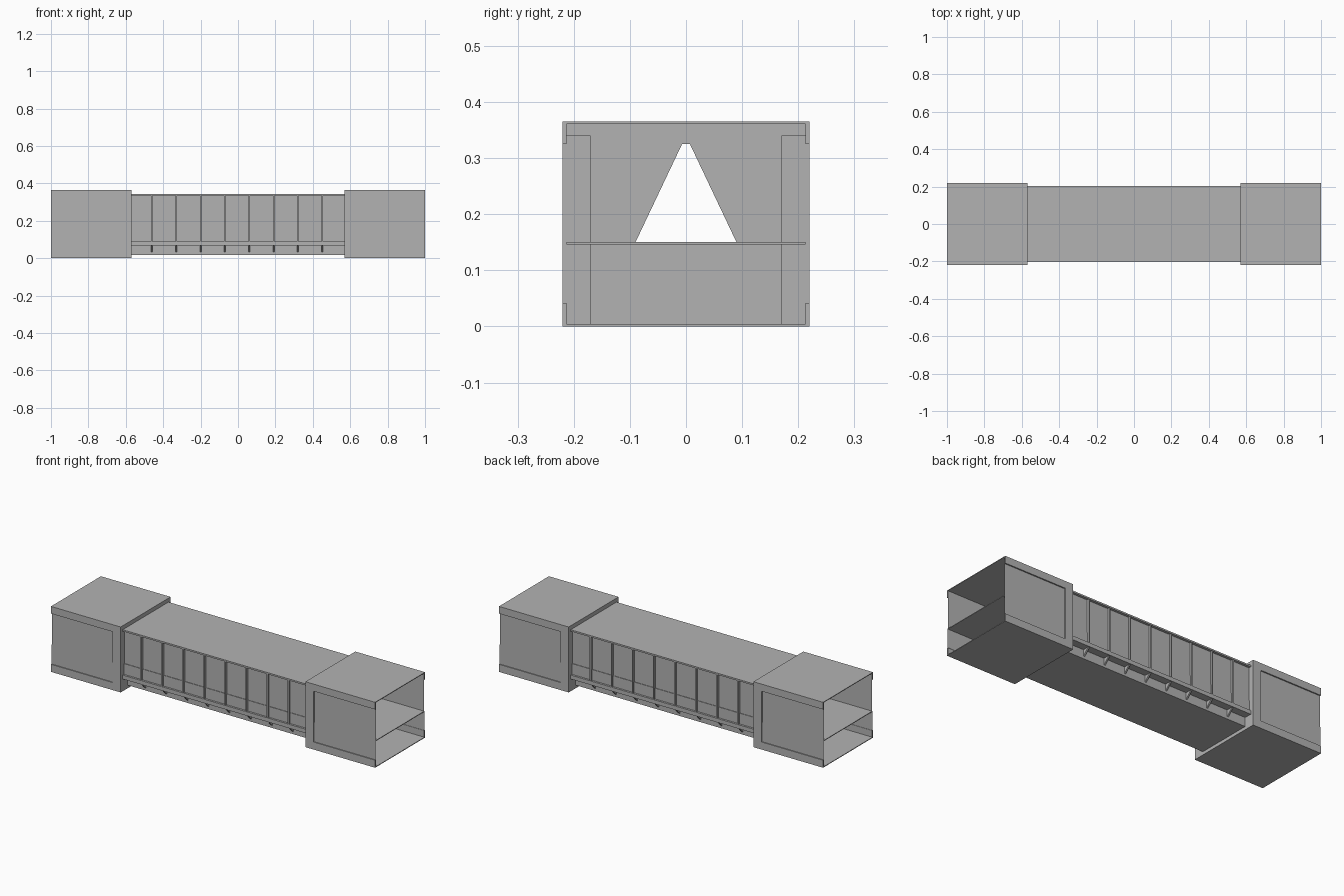
import bpy
import bmesh
from mathutils import Matrix, Vector

cube = bpy.data.objects.get("Cube")
if cube:
    bpy.data.objects.remove(cube, do_unlink=True)

grey = bpy.data.materials.new("plain grey")
grey.use_nodes = True
COLOUR = (0.45, 0.45, 0.45, 1)
grey.diffuse_color = COLOUR
grey.node_tree.nodes["Principled BSDF"].inputs["Base Color"].default_value = COLOUR
grey.use_backface_culling = True


def finish(name, bm):
    mesh = bpy.data.meshes.new(name)
    bm.to_mesh(mesh)
    bm.free()
    mesh.materials.append(grey)
    obj = bpy.data.objects.new(name, mesh)
    bpy.context.collection.objects.link(obj)
    return obj


def box(name, xs, ys, zs, drop=None, keep=None):
    """Box between sorted limits; drop or keep only faces with a given normal."""
    lo, hi = (Vector(f(p) for p in (xs, ys, zs)) for f in (min, max))
    bm = bmesh.new()
    bmesh.ops.create_cube(bm, size=1)
    size = hi - lo
    bm.transform(Matrix.Translation((lo + hi) / 2) @ Matrix.Diagonal((*size, 1)))
    bm.normal_update()
    unwanted = []
    for f in bm.faces:
        if drop and f.normal.dot(Vector(drop)) > 0.9:
            unwanted.append(f)
        if keep and f.normal.dot(Vector(keep)) < 0.9:
            unwanted.append(f)
    bmesh.ops.delete(bm, geom=unwanted, context="FACES")
    return finish(name, bm)


def prism(name, profile, x0, x1):
    """Extrude a (y, z) profile along x."""
    bm = bmesh.new()
    face = bm.faces.new([bm.verts.new((x0, y, z)) for y, z in profile])
    new = bmesh.ops.extrude_face_region(bm, geom=[face])["geom"]
    bmesh.ops.translate(bm, vec=(x1 - x0, 0, 0),
                        verts=[v for v in new if isinstance(v, bmesh.types.BMVert)])
    bmesh.ops.recalc_face_normals(bm, faces=bm.faces)
    return finish(name, bm)


INNER, POST, END = 0.57, 0.62, 1.0      # end block stations along x
HALF, TOP, DECK = 0.22, 0.365, 0.15     # block half width, height, deck level

# End blocks: open-ended shells with lipped frames
for sx, end in ((1, "left"), (-1, "right")):
    span = (sx * INNER, sx * END)
    bay = (sx * POST, sx * END)
    head = (sx * INNER, sx * 0.6)
    box(f"{end}_block_roof", span, (-HALF, HALF), (0.361, TOP))
    box(f"{end}_block_floor", span, (-HALF, HALF), (0, 0.004))
    box(f"{end}_block_deck", span, (-0.213, 0.213), (0.146, DECK))
    box(f"{end}_head_beam", head, (-HALF, HALF), (0.325, TOP))
    box(f"{end}_bulkhead_base", head, (-HALF, HALF), (0, DECK))
    for sy, side in ((-1, "front"), (1, "back")):
        out, inward = (0, sy, 0), (0, -sy, 0)
        tag = f"{end}_{side}"
        prism(f"{tag}_bulkhead_cheek",
              [(sy * 0.007, 0.325), (sy * 0.09, DECK),
               (sy * HALF, DECK), (sy * HALF, 0.325)], *head)
        box(f"{tag}_post", (sx * INNER, sx * POST), (sy * 0.17, sy * HALF), (0.004, 0.34))
        box(f"{tag}_top_lip", span, (sy * 0.213, sy * HALF), (0.325, TOP), drop=inward)
        box(f"{tag}_bottom_lip", span, (sy * 0.213, sy * HALF), (0, 0.042), drop=inward)
        box(f"{tag}_upper_panel", bay, (sy * 0.2, sy * 0.213), (DECK, 0.362), keep=out)
        box(f"{tag}_lower_panel", bay, (sy * 0.2, sy * 0.215), (0.002, DECK), keep=out)

# Corridor between the blocks
run = (-0.575, 0.575)
box("corridor_roof", run, (-0.202, 0.202), (0.334, 0.343))
box("corridor_deck", run, (-0.18, 0.18), (0.14, DECK))
box("corridor_base", run, (-0.16, 0.16), (0.018, 0.07))
for sy, side in ((-1, "front"), (1, "back")):
    box(f"{side}_ledge", run, (sy * 0.15, sy * 0.202), (0.068, 0.09))
    box(f"{side}_window_band", run, (sy * 0.175, sy * 0.188), (DECK, 0.335))
    box(f"{side}_sill_band", run, (sy * 0.175, sy * 0.191), (0.088, DECK))
    # Thin mullions with a bracket under each
    for i in range(8):
        x = -0.46 + i * 0.13
        box(f"{side}_mullion_{i + 1}", (x - 0.004, x + 0.004),
            (sy * 0.18, sy * 0.2), (0.09, 0.335))
        prism(f"{side}_bracket_{i + 1}",
              [(sy * 0.158, 0.03), (sy * 0.158, 0.069), (sy * 0.196, 0.069)],
              x - 0.004, x + 0.004)
